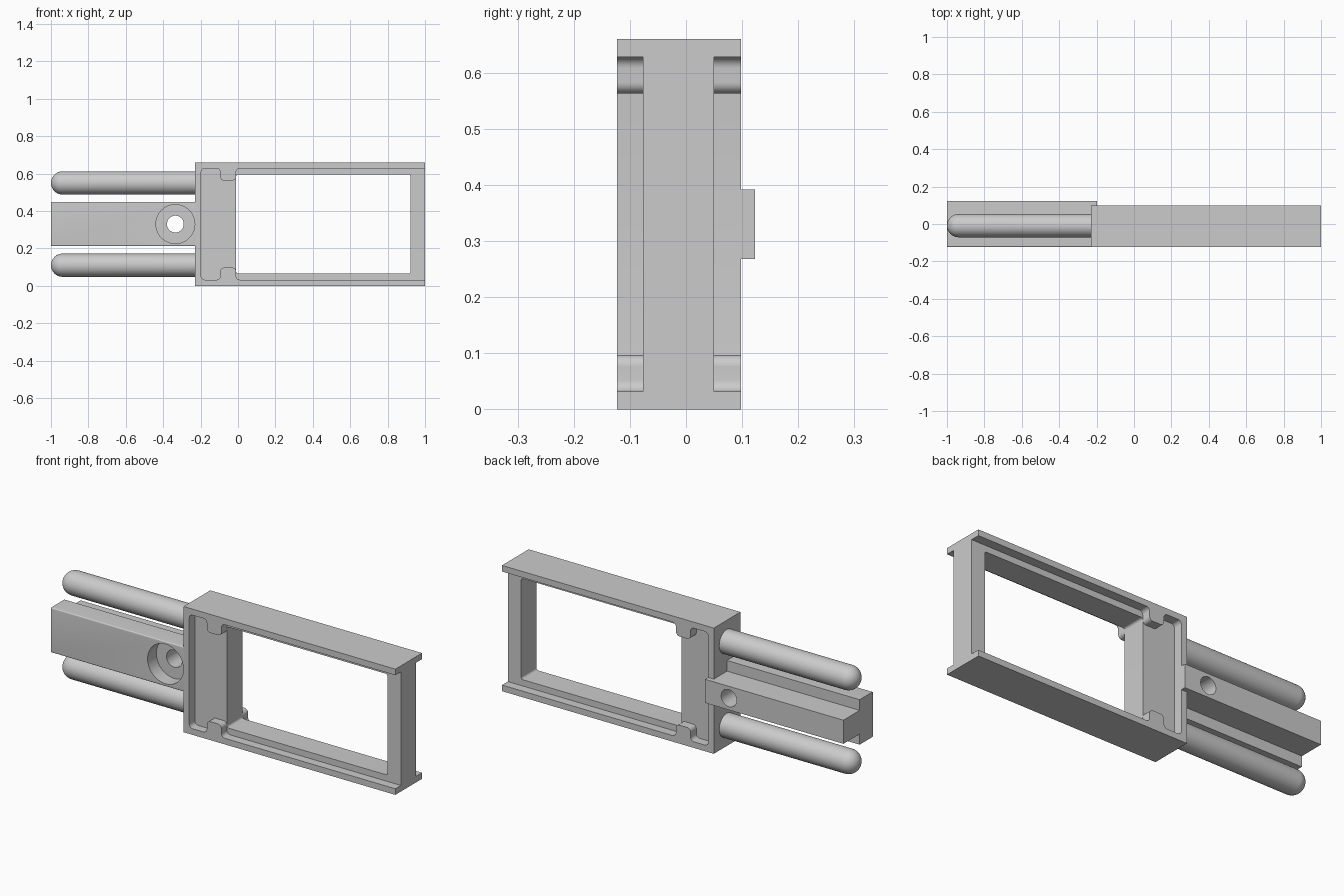
import bpy, bmesh, math
from mathutils import Vector

cube = bpy.data.objects.get("Cube")
if cube:
    bpy.data.objects.remove(cube, do_unlink=True)

HEIGHT = 0.66
FRONT, BACK = -0.123, 0.098
RIB_BACK = 0.123
WALL = -0.23

grey = bpy.data.materials.new("plain_grey")
grey.use_nodes = True
colour = (0.6, 0.6, 0.6, 1)
grey.diffuse_color = colour
grey.node_tree.nodes["Principled BSDF"].inputs["Base Color"].default_value = colour


def along_y(u, v, w):
    return (u, w, v)


def along_x(u, v, w):
    return (w, u, v)


def rounded(corners, steps=6):
    """Outline with each (u, v, radius) corner filleted."""
    out = []
    for i, (u, v, r) in enumerate(corners):
        p = Vector((u, v))
        if r == 0:
            out.append(p)
            continue
        before = (Vector(corners[i - 1][:2]) - p).normalized()
        after = (Vector(corners[(i + 1) % len(corners)][:2]) - p).normalized()
        centre = p + (before + after) * r
        for k in range(steps + 1):
            t = k / steps * math.pi / 2
            out.append(centre - after * r * math.cos(t) - before * r * math.sin(t))
    return out


def mirrored(half):
    """Close a half outline by reflecting it about mid height."""
    return half + [(u, HEIGHT - v, r) for u, v, r in reversed(half)]


def finish(name, bm):
    bmesh.ops.recalc_face_normals(bm, faces=bm.faces)
    mesh = bpy.data.meshes.new(name)
    bm.to_mesh(mesh)
    bm.free()
    mesh.materials.append(grey)
    ob = bpy.data.objects.new(name, mesh)
    bpy.context.collection.objects.link(ob)
    return ob


def prism(name, corners, start, end, place=along_y):
    bm = bmesh.new()
    outline = rounded(corners)
    rings = [[bm.verts.new(place(p.x, p.y, w)) for p in outline] for w in (start, end)]
    for ring in rings:
        bm.faces.new(ring)
    for i in range(len(outline)):
        bm.faces.new((rings[0][i - 1], rings[0][i], rings[1][i], rings[1][i - 1]))
    return finish(name, bm)


def circle(u, v, r, sides=48):
    return [(u + r * math.cos(a), v + r * math.sin(a), 0)
            for a in (2 * math.pi * k / sides for k in range(sides))]


def select_only(ob):
    bpy.ops.object.select_all(action="DESELECT")
    ob.select_set(True)
    bpy.context.view_layer.objects.active = ob


def carve(ob, cutter):
    cutter.hide_render = True
    mod = ob.modifiers.new("cut", "BOOLEAN")
    mod.operation, mod.solver, mod.object = "DIFFERENCE", "EXACT", cutter
    select_only(ob)
    bpy.ops.object.modifier_apply(modifier=mod.name)
    bpy.data.objects.remove(cutter, do_unlink=True)


def smooth(ob):
    select_only(ob)
    bpy.ops.object.shade_smooth_by_angle(angle=math.radians(30))


# Frame with a through window and a recess on both faces, open at the far end
frame = prism("frame", mirrored([(1, HEIGHT, 0), (WALL, HEIGHT, 0)]), FRONT, BACK)
window = mirrored([(0.922, 0.595, 0.012), (-0.01, 0.595, 0.012)])
recess = mirrored([(1.1, 0.628, 0), (-0.01, 0.628, 0.02), (-0.01, 0.563, 0.02),
                   (-0.095, 0.563, 0.02), (-0.095, 0.628, 0.02), (-0.197, 0.628, 0.02)])
carve(frame, prism("window_cutter", window, -0.3, 0.3))
carve(frame, prism("front_recess_cutter", recess, -0.3, -0.077))
carve(frame, prism("back_recess_cutter", recess, 0.05, 0.3))
smooth(frame)

# T-section tongue with a counterbored screw hole
tee = mirrored([(FRONT, 0.448, 0.006), (-0.012, 0.448, 0), (-0.012, 0.392, 0), (RIB_BACK, 0.392, 0)])
tongue = prism("tongue", tee, -1, WALL, along_x)
carve(tongue, prism("bore_cutter", circle(-0.335, HEIGHT / 2, 0.045), -0.3, 0.3))
carve(tongue, prism("counterbore_cutter", circle(-0.335, HEIGHT / 2, 0.104), -0.3, -0.05))
smooth(tongue)

# Tongue rib lapping over the back of the frame wall
prism("rib_lap", mirrored([(BACK, 0.392, 0), (RIB_BACK, 0.392, 0)]), WALL, -0.197, along_x)

# Round-nosed guide pins
PIN_R, PIN_Y = 0.062, -0.009
for name, z in (("upper_pin", 0.55), ("lower_pin", HEIGHT - 0.55)):
    bm = bmesh.new()
    arc = [k / 10 * math.pi / 2 for k in range(11)]
    path = [(-1 + PIN_R * (1 - math.cos(a)), PIN_R * math.sin(a)) for a in arc] + [(WALL + 0.01, PIN_R)]
    verts = [bm.verts.new((x, PIN_Y, z + r)) for x, r in path]
    edges = [bm.edges.new(pair) for pair in zip(verts, verts[1:])]
    bmesh.ops.spin(bm, geom=verts + edges, cent=(0, PIN_Y, z), axis=(1, 0, 0),
                   angle=2 * math.pi, steps=40, use_duplicate=False)
    bmesh.ops.remove_doubles(bm, verts=bm.verts, dist=0.0001)
    smooth(finish(name, bm))
